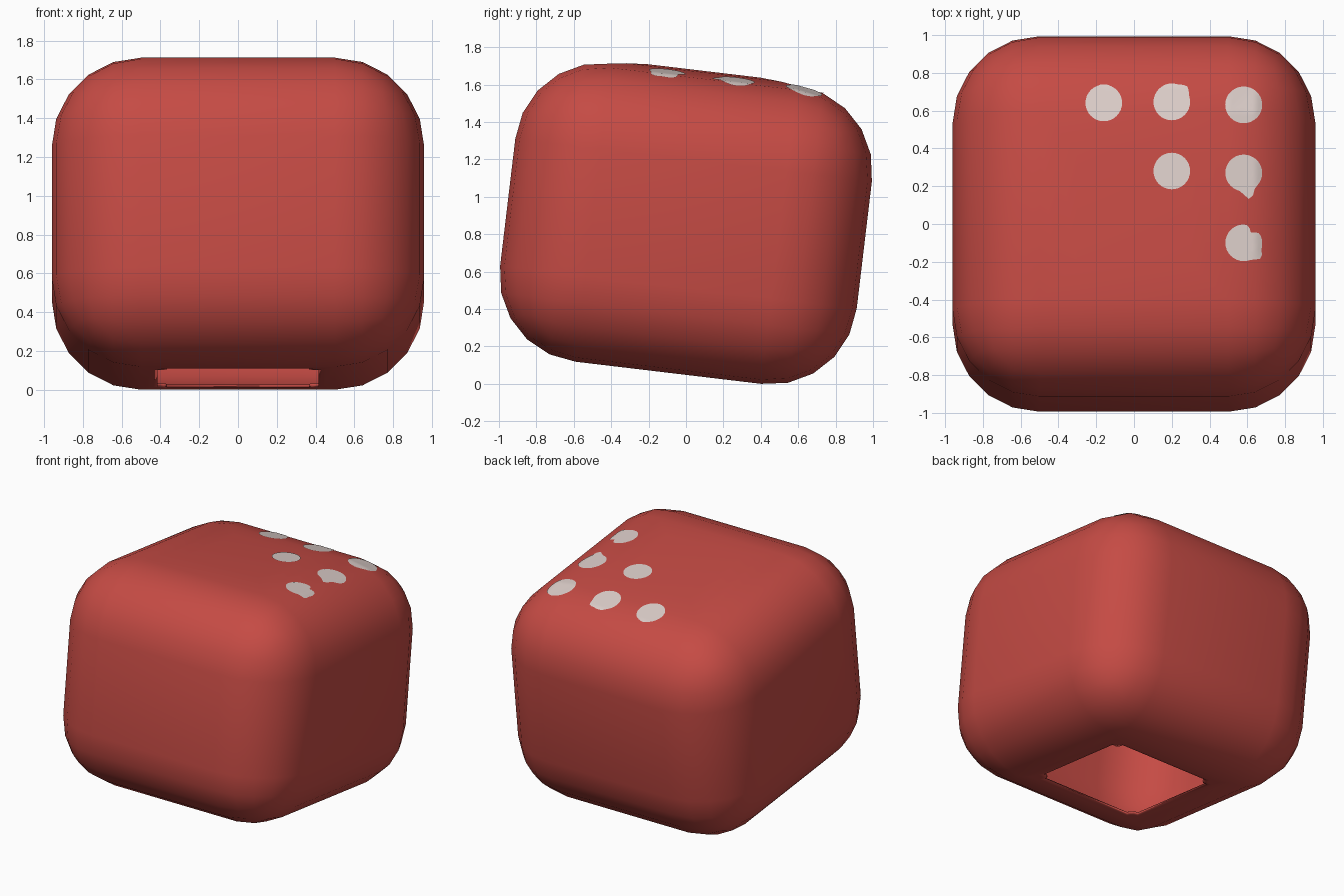
import bpy, bmesh, math
from mathutils import Matrix, Vector
from mathutils.bvhtree import BVHTree

if "Cube" in bpy.data.objects:
    bpy.data.objects.remove(bpy.data.objects["Cube"])

WALL = 0.016


def material(name, colour):
    m = bpy.data.materials.new(name)
    m.diffuse_color = (*colour, 1)
    m.use_nodes = True
    m.node_tree.nodes["Principled BSDF"].inputs["Base Color"].default_value = m.diffuse_color
    return m


red = material("red", (0.56, 0.07, 0.058))
pale = material("pale_grey", (0.72, 0.62, 0.59))


def add_object(name, bm, mat):
    mesh = bpy.data.meshes.new(name)
    bm.to_mesh(mesh)
    mesh.materials.append(mat)
    obj = bpy.data.objects.new(name, mesh)
    bpy.context.collection.objects.link(obj)
    for p in mesh.polygons:
        p.use_smooth = True
    return obj


def end_face(bm, sign):
    return max(bm.faces, key=lambda f: f.normal.z * sign * f.calc_area())


# Rounded body
body = bmesh.new()
bmesh.ops.create_cube(body, size=1, matrix=Matrix.Diagonal((1.92, 1.92, 1.605, 1)))
bmesh.ops.bevel(body, geom=body.edges[:], offset=0.46, segments=5, profile=0.5,
                affect='EDGES', clamp_overlap=False)
body.normal_update()

# Slightly domed top
top = end_face(body, 1)
for width, lift in ((0.12, 0.012), (0.16, 0.008)):
    bmesh.ops.inset_individual(body, faces=[top], thickness=width)
    for v in top.verts:
        v.co.z += lift

# Open underside with rounded corners
bottom = end_face(body, -1)
bmesh.ops.inset_individual(body, faces=[bottom], thickness=0.12)
corners = list(bottom.verts)
bmesh.ops.delete(body, geom=[bottom], context='FACES_ONLY')
rim = [e for e in body.edges if e.is_boundary]
bmesh.ops.bevel(body, geom=corners, offset=0.05, segments=3, affect='VERTICES')

# Lean backwards, then settle on the ground
bmesh.ops.rotate(body, verts=body.verts, matrix=Matrix.Rotation(math.radians(-6.8), 3, 'X'))
low = min(v.co.z for v in body.verts)
mid = (min(v.co.y for v in body.verts) + max(v.co.y for v in body.verts)) / 2
bmesh.ops.translate(body, verts=body.verts, vec=(0, -mid, -low))
bmesh.ops.recalc_face_normals(body, faces=body.faces)
tree = BVHTree.FromBMesh(body)

shell = add_object("rounded_body", body, red)
thick = shell.modifiers.new("wall", 'SOLIDIFY')
thick.thickness = WALL
thick.offset = -1


# Spots draped over the top, outside and inside the wall
def spot(name, x, y, bumps, depth):
    bm = bmesh.new()
    n, rings = 32, 6

    def drape(px, py):
        hit, normal, _, _ = tree.ray_cast(Vector((px, py, 5)), Vector((0, 0, -1)))
        return bm.verts.new(hit + normal * depth)

    centre = drape(x, y)
    previous = None
    for k in range(1, rings + 1):
        ring = []
        for i in range(n):
            a = 2 * math.pi * i / n
            r = 0.097
            for angle, size in bumps:
                d = (a - math.radians(angle) + math.pi) % (2 * math.pi) - math.pi
                r += size * math.exp(-(d / 0.25) ** 2)
            r *= k / rings
            ring.append(drape(x + r * math.cos(a), y + r * math.sin(a)))
        for i in range(n):
            j = (i + 1) % n
            if previous is None:
                bm.faces.new((centre, ring[i], ring[j]))
            else:
                bm.faces.new((previous[i], ring[i], ring[j], previous[j]))
        previous = ring
    if depth < 0:
        bmesh.ops.reverse_faces(bm, faces=bm.faces)
    add_object(name, bm, pale)


spots = [(-0.16, 0.64, []), (0.2, 0.645, [(45, 0.02)]), (0.58, 0.63, []),
         (0.2, 0.28, []), (0.58, 0.27, [(-76, 0.045)]),
         (0.58, -0.1, [(55, -0.03), (-42, 0.025)])]
for i, (x, y, bumps) in enumerate(spots):
    spot(f"spot_{i + 1}", x, y, bumps, 0.004)
    spot(f"inner_spot_{i + 1}", x, y, bumps, -WALL - 0.004)
